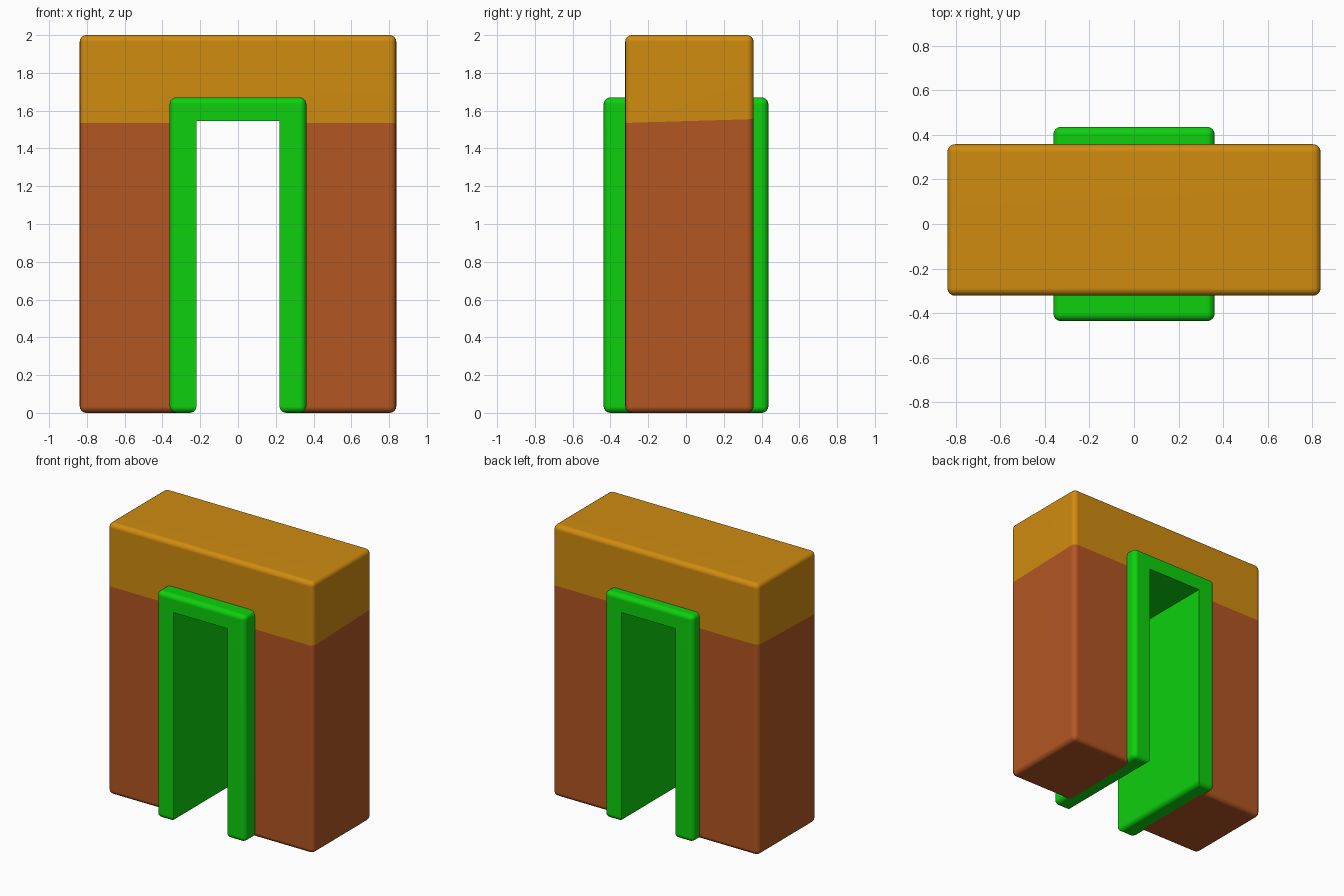
import bpy, bmesh, math
from mathutils import Vector

if "Cube" in bpy.data.objects:
    bpy.data.objects.remove(bpy.data.objects["Cube"])


def material(name, rgb):
    m = bpy.data.materials.new(name)
    m.diffuse_color = (*rgb, 1.0)
    m.use_nodes = True
    m.node_tree.nodes["Principled BSDF"].inputs["Base Color"].default_value = m.diffuse_color
    return m


ochre = material("ochre", (0.63, 0.26, 0.005))
brick = material("brick", (0.45, 0.092, 0.016))
green = material("green", (0.004, 0.63, 0.004))


def arch(name, half, top, inner, inner_top, y0, y1, radius, mats, split=None):
    """Upside-down U profile, extruded along y, with rounded outer edges."""
    pts = [(-half, 0), (-inner, 0), (-inner, inner_top), (inner, inner_top),
           (inner, 0), (half, 0), (half, top), (-half, top)]
    bm = bmesh.new()
    face = bm.faces.new([bm.verts.new((x, y0, z)) for x, z in pts])
    ext = bmesh.ops.extrude_face_region(bm, geom=[face])
    moved = [g for g in ext["geom"] if isinstance(g, bmesh.types.BMVert)]
    bmesh.ops.translate(bm, verts=moved, vec=(0, y1 - y0, 0))
    bmesh.ops.recalc_face_normals(bm, faces=bm.faces)

    # The edges around the opening stay sharp, all others are rounded
    def around_opening(e):
        return (all(abs(v.co.x) < inner + 1e-4 for v in e.verts)
                and any(v.co.z > inner_top - 1e-4 for v in e.verts))
    edges = [e for e in bm.edges if not around_opening(e)]
    bmesh.ops.bevel(bm, geom=edges, offset=radius, offset_type='OFFSET',
                    segments=4, profile=0.5, affect='EDGES', clamp_overlap=True)

    # Cut the colour border and paint everything below it
    if split:
        co, no = split
        bmesh.ops.bisect_plane(bm, geom=bm.verts[:] + bm.edges[:] + bm.faces[:],
                               plane_co=co, plane_no=no)
        for f in bm.faces:
            low = (f.calc_center_median() - co).dot(no) < 0
            f.material_index = 1 if low else 0
    bmesh.ops.recalc_face_normals(bm, faces=bm.faces)

    me = bpy.data.meshes.new(name)
    bm.to_mesh(me)
    bm.free()
    for m in mats:
        me.materials.append(m)
    ob = bpy.data.objects.new(name, me)
    bpy.context.collection.objects.link(ob)
    bpy.ops.object.select_all(action='DESELECT')
    ob.select_set(True)
    bpy.context.view_layer.objects.active = ob
    bpy.ops.object.shade_smooth_by_angle(angle=math.radians(35))
    ob.modifiers.new("weighted_normals", 'WEIGHTED_NORMAL').keep_sharp = True
    return ob


# Wall block: ochre band above brick, border slightly higher at the back
border = (Vector((0, -0.32, 1.535)), Vector((0, -0.03, 1)).normalized())
arch("wall", 0.838, 2.0, 0.29, 1.605, -0.322, 0.358, 0.035,
     [ochre, brick], border)

# Door frame lining the opening
arch("door_frame", 0.362, 1.67, 0.22, 1.545, -0.436, 0.436, 0.035, [green])
